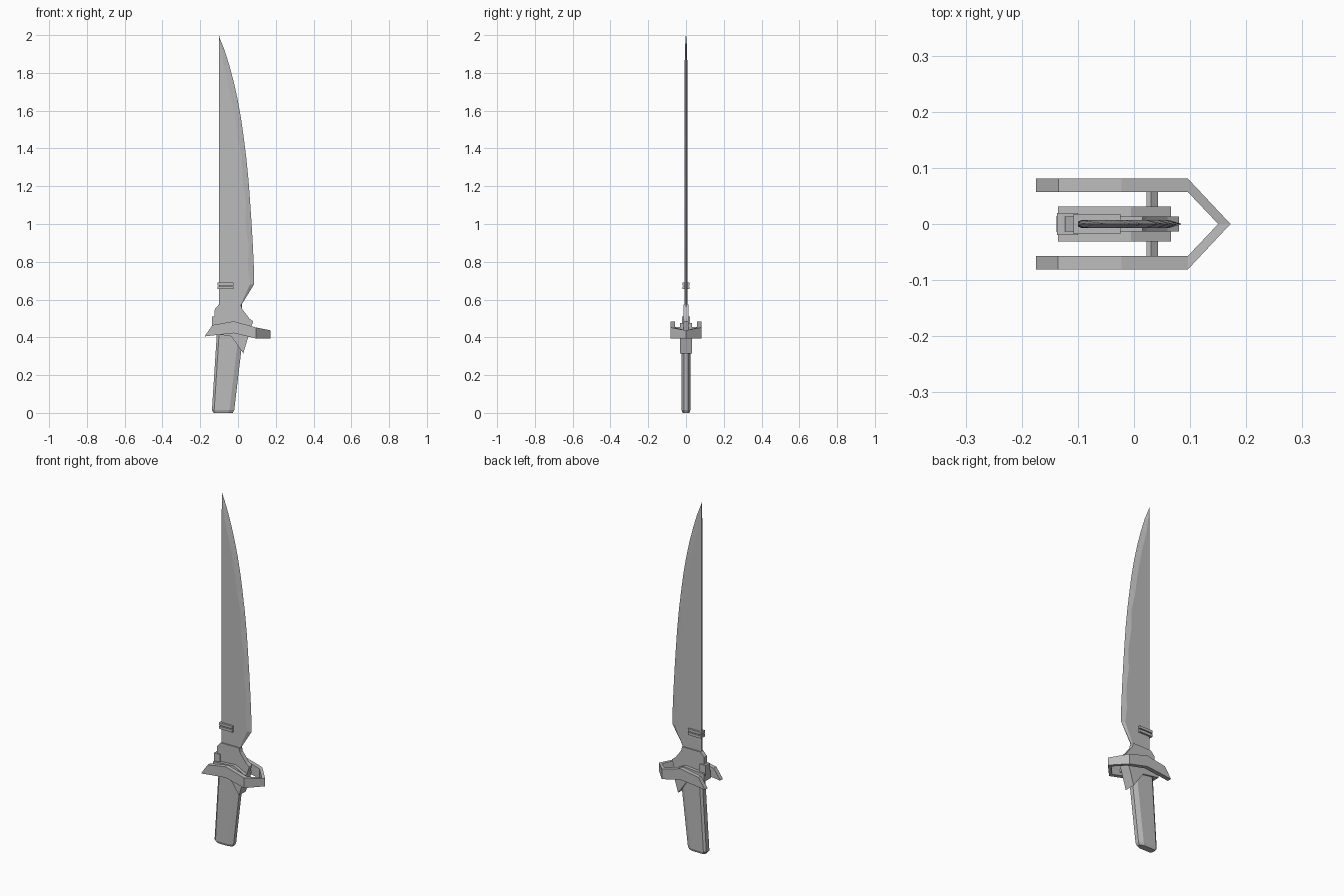
import bpy, bmesh

old = bpy.data.objects.get("Cube")
if old:
    bpy.data.objects.remove(old, do_unlink=True)

steel = bpy.data.materials.new("plain grey")
steel.use_nodes = True
GREY = (0.5, 0.5, 0.5, 1)
steel.diffuse_color = GREY
steel.node_tree.nodes["Principled BSDF"].inputs["Base Color"].default_value = GREY


def finish(name, bm):
    bmesh.ops.recalc_face_normals(bm, faces=bm.faces)
    mesh = bpy.data.meshes.new(name)
    bm.to_mesh(mesh)
    bm.free()
    mesh.materials.append(steel)
    obj = bpy.data.objects.new(name, mesh)
    bpy.context.collection.objects.link(obj)
    return obj


def loft(name, rings):
    """Join equal-sized rings of points and cap both ends."""
    bm = bmesh.new()
    loops = [[bm.verts.new(p) for p in ring] for ring in rings]
    n = len(loops[0])
    for a, b in zip(loops, loops[1:]):
        for i in range(n):
            j = (i + 1) % n
            bm.faces.new((a[i], a[j], b[j], b[i]))
    bm.faces.new(loops[0])
    bm.faces.new(loops[-1])
    return finish(name, bm)


def slab(name, outline, y0, y1):
    """Extrude an x-z outline from y0 to y1."""
    return loft(name, [[(x, y, z) for x, z in outline] for y in (y0, y1)])


# Blade: flat body with a scalloped bevel running to the cutting edge
edge = [(0.50, 0.02), (0.575, 0.02), (0.68, 0.085), (0.77, 0.084), (0.88, 0.079),
        (1.0, 0.072), (1.12, 0.064), (1.24, 0.055), (1.35, 0.044), (1.46, 0.03),
        (1.56, 0.016), (1.66, -0.002), (1.75, -0.022), (1.84, -0.046),
        (1.92, -0.071), (1.985, -0.097)]
rings = []
for i, (z, x) in enumerate(edge):
    width = 0.004 if z < 0.6 else 0.022 + 0.01 * (i % 2)
    if z > 1.5:
        width = 0.032
    bevel = max(x - min(width, 0.6 * (x + 0.1)), -0.099)
    t = 0.007 if z < 1.9 else 0.007 * (2.03 - z) / 0.13
    rings.append([(-0.1, -t * 0.6, z), (-0.094 if x > -0.08 else -0.0995, -t, z),
                  (bevel, -t, z), (x, 0, z), (bevel, t, z),
                  (-0.094 if x > -0.08 else -0.0995, t, z), (-0.1, t * 0.6, z)])
rings.append([(-0.0995 + 0.0003 * (k == 3), 0.0004 * (k - 3), 1.995) for k in range(7)])
loft("blade", rings)

# Pair of slats clamped around the spine
for name, z in (("lower_slat", 0.655), ("upper_slat", 0.675)):
    slab(name, [(-0.108, z), (-0.024, z), (-0.024, z + 0.015), (-0.108, z + 0.015)],
         -0.018, 0.018)

# Collar at the root of the blade
slab("collar", [(-0.125, 0.44), (0.066, 0.44), (0.08, 0.485), (0.06, 0.5), (0.022, 0.55),
                (0.015, 0.575), (-0.1, 0.575), (-0.123, 0.55)], -0.013, 0.013)
slab("collar_catch", [(-0.137, 0.45), (-0.1, 0.45), (-0.1, 0.51), (-0.137, 0.51)],
     -0.02, 0.02)

# Inner guard block with the downward spur
slab("guard_block", [(-0.135, 0.42), (-0.035, 0.405), (0.028, 0.315), (0.052, 0.395),
                     (0.066, 0.44), (-0.005, 0.475), (-0.135, 0.465)], -0.031, 0.031)

# Outer guard: two side rails meeting in a point
bars = [(-0.175, 0.405, 0.408), (-0.135, 0.41, 0.465), (-0.022, 0.422, 0.485),
        (0.096, 0.394, 0.452)]
path = [(x, 0.081, 0.057, x, lo, hi) for x, lo, hi in bars]
path += [(0.172, 0, 0, 0.15, 0.394, 0.437)]
path += [(x, -0.081, -0.057, x, lo, hi) for x, lo, hi in reversed(bars)]
loft("outer_guard", [[(xo, yo, lo), (xi, yi, lo), (xi, yi, hi), (xo, yo, hi)]
                     for xo, yo, yi, xi, lo, hi in path])

# Pin joining the rails
slab("cross_pin", [(0.022, 0.43), (0.043, 0.425), (0.043, 0.445), (0.03, 0.455),
                   (0.022, 0.455)], -0.06, 0.06)

# Grip: leaning bar with chamfered corners and a chamfered foot
levels = [(0.0, -0.128, -0.028, 0.018), (0.014, -0.138, -0.02, 0.023),
          (0.42, -0.112, 0.028, 0.023)]
loft("grip", [[(a + 0.012, -w, z), (b - 0.025, -w, z), (b, -w * 0.5, z), (b, w * 0.5, z),
               (b - 0.025, w, z), (a + 0.012, w, z), (a, w * 0.6, z), (a, -w * 0.6, z)]
              for z, a, b, w in levels])
